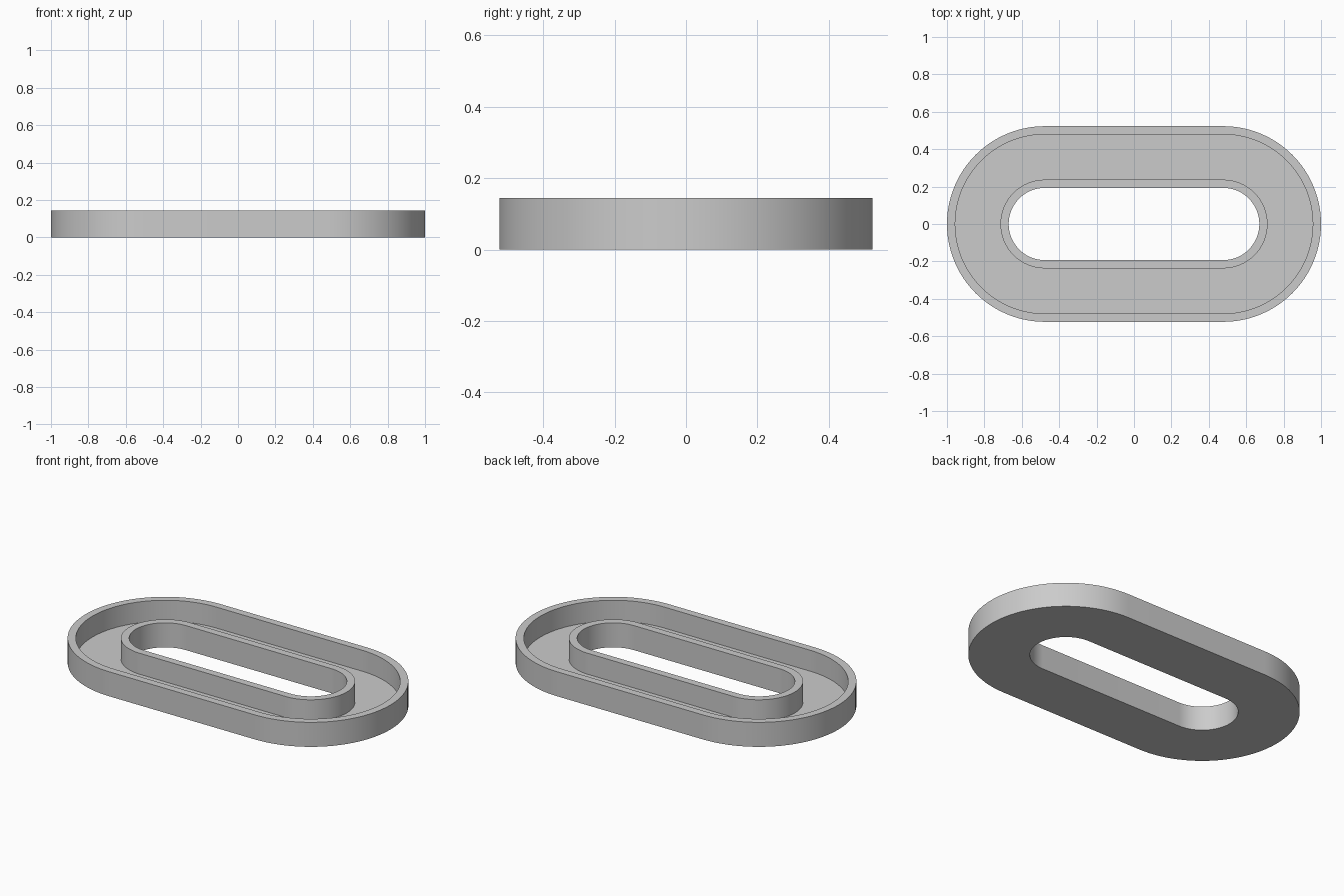
import bpy, bmesh
from math import pi, cos, sin, radians

cube = bpy.data.objects.get("Cube")
if cube:
    bpy.data.objects.remove(cube, do_unlink=True)

HALF_STRAIGHT = 0.477   # distance from centre to each end-arc centre
OUTER, HOLE = 0.523, 0.193
WALL, FLOOR, HEIGHT = 0.044, 0.021, 0.145
ARC_STEPS = 48

grey = bpy.data.materials.new("plain grey")
grey.use_nodes = True
colour = (0.6, 0.6, 0.6, 1)
grey.diffuse_color = colour
grey.node_tree.nodes["Principled BSDF"].inputs["Base Color"].default_value = colour


def slot_loop(bm, radius, z):
    """Rounded slot outline: a half circle at each end, joined by straights."""
    verts = []
    for side in (1, -1):
        for i in range(ARC_STEPS + 1):
            a = -pi / 2 + pi * i / ARC_STEPS
            verts.append(bm.verts.new((side * (HALF_STRAIGHT + radius * cos(a)),
                                       side * radius * sin(a), z)))
    return verts


# Channel cross-section (radius, height), swept around the slot outline
profile = [
    (OUTER, 0), (OUTER, HEIGHT), (OUTER - WALL, HEIGHT), (OUTER - WALL, FLOOR),
    (HOLE + WALL, FLOOR), (HOLE + WALL, HEIGHT), (HOLE, HEIGHT), (HOLE, 0),
]
bm = bmesh.new()
loops = [slot_loop(bm, r, z) for r, z in profile]
for k, lower in enumerate(loops):
    upper = loops[(k + 1) % len(loops)]
    for i in range(len(lower)):
        j = (i + 1) % len(lower)
        bm.faces.new((lower[i], lower[j], upper[j], upper[i]))
bmesh.ops.recalc_face_normals(bm, faces=bm.faces)

mesh = bpy.data.meshes.new("slotted_tray")
bm.to_mesh(mesh)
bm.free()
mesh.materials.append(grey)
tray = bpy.data.objects.new("slotted_tray", mesh)
bpy.context.collection.objects.link(tray)

# Smooth curved walls, crisp rims
bpy.ops.object.select_all(action="DESELECT")
tray.select_set(True)
bpy.context.view_layer.objects.active = tray
bpy.ops.object.shade_smooth_by_angle(angle=radians(30))
